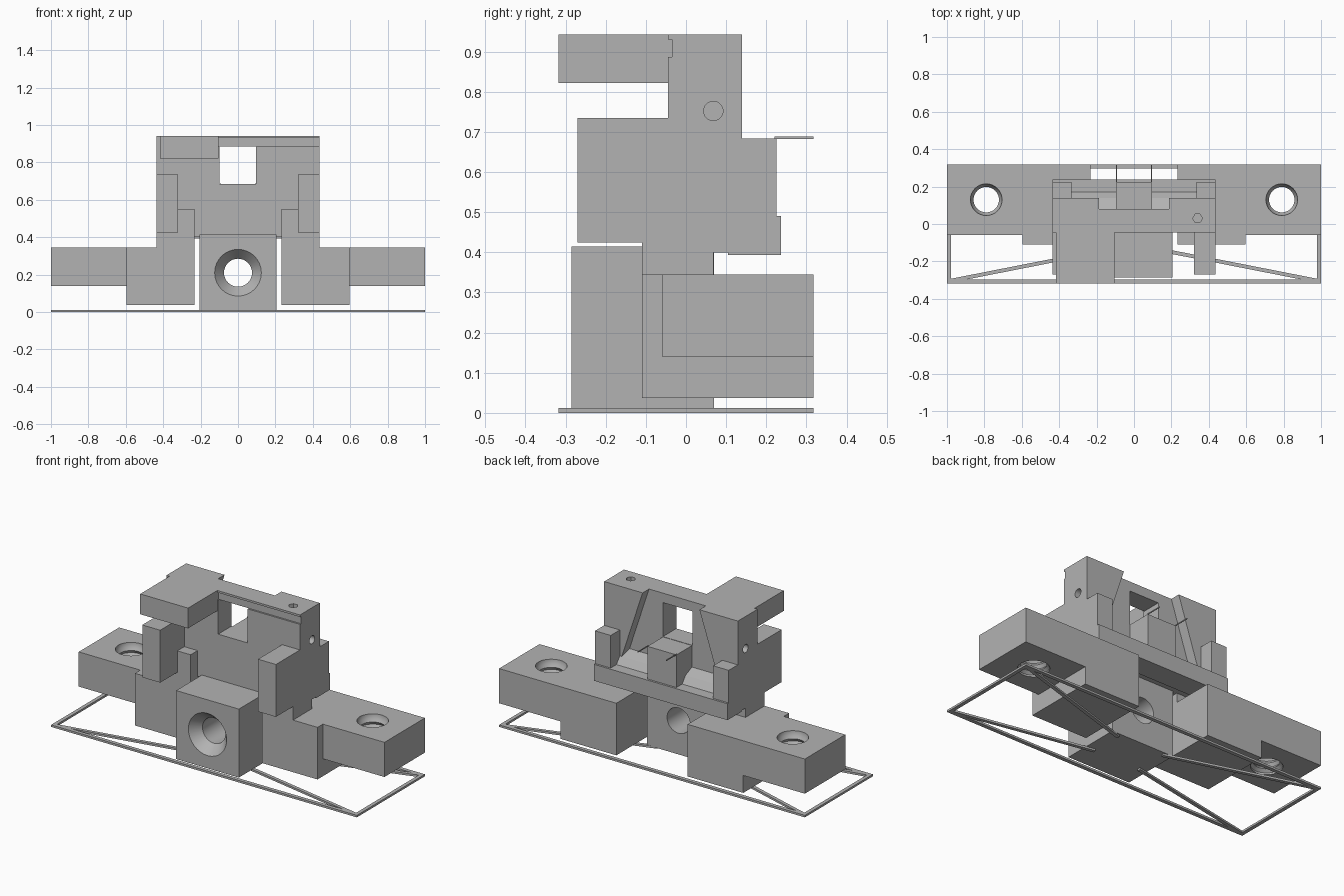
import bpy, bmesh, math
from mathutils import Matrix, Vector

cube = bpy.data.objects.get("Cube")
if cube:
    bpy.data.objects.remove(cube, do_unlink=True)

grey = bpy.data.materials.new("plain grey")
grey.use_nodes = True
COLOUR = (0.45, 0.45, 0.45, 1)
grey.diffuse_color = COLOUR
grey.node_tree.nodes["Principled BSDF"].inputs["Base Color"].default_value = COLOUR


def add(name, bm):
    bmesh.ops.recalc_face_normals(bm, faces=bm.faces)
    mesh = bpy.data.meshes.new(name)
    bm.to_mesh(mesh)
    bm.free()
    mesh.materials.append(grey)
    ob = bpy.data.objects.new(name, mesh)
    bpy.context.collection.objects.link(ob)
    return ob


def box(name, x, y, z):
    bm = bmesh.new()
    bmesh.ops.create_cube(bm, size=1)
    for v in bm.verts:
        v.co = [(a + b) / 2 + c * (b - a) for (a, b), c in zip((x, y, z), v.co)]
    return add(name, bm)


def prism(name, points, offset):
    """Extrude a flat polygon of 3D points along an offset."""
    bm = bmesh.new()
    face = bm.faces.new([bm.verts.new(p) for p in points])
    moved = bmesh.ops.extrude_face_region(bm, geom=[face])["geom"]
    bmesh.ops.translate(bm, vec=offset, verts=[v for v in moved if isinstance(v, bmesh.types.BMVert)])
    return add(name, bm)


def lathe(name, profile, centre, axis, sides=32):
    """Closed solid from (radius, distance) pairs around an axis."""
    bm = bmesh.new()
    rings = []
    for r, h in profile:
        rings.append([bm.verts.new((r * math.cos(i * math.tau / sides),
                                    r * math.sin(i * math.tau / sides), h)) for i in range(sides)])
    for a, b in zip(rings, rings[1:]):
        for i in range(sides):
            j = (i + 1) % sides
            bm.faces.new((a[i], a[j], b[j], b[i]))
    bm.faces.new(rings[0])
    bm.faces.new(rings[-1])
    turn = Vector((0, 0, 1)).rotation_difference(Vector(axis)).to_matrix().to_4x4()
    bmesh.ops.transform(bm, matrix=Matrix.Translation(centre) @ turn, verts=bm.verts)
    return add(name, bm)


def cut(target, cutters):
    for c in cutters:
        c.hide_render = True
        c.hide_viewport = True
        c.display_type = 'WIRE'
        m = target.modifiers.new(c.name, 'BOOLEAN')
        m.operation = 'DIFFERENCE'
        m.solver = 'EXACT'
        m.object = c
    # bake the cuts and discard the helpers
    graph = bpy.context.evaluated_depsgraph_get()
    mesh = bpy.data.meshes.new_from_object(target.evaluated_get(graph))
    target.modifiers.clear()
    target.data = mesh
    for c in cutters:
        bpy.data.objects.remove(c, do_unlink=True)


def smooth(ob):
    bpy.ops.object.select_all(action='DESELECT')
    ob.select_set(True)
    bpy.context.view_layer.objects.active = ob
    bpy.ops.object.shade_smooth_by_angle(angle=math.radians(25))


# Centre block with countersunk bore
block = box("centre_block", (-.205, .205), (-.285, .07), (.01, .415))
bore = lathe("bore_cutter", [(.13, -.01), (.125, 0), (.075, .06), (.075, .5)], (0, -.285, .21), (0, 1, 0))
cut(block, [bore])
smooth(block)

# Upper plate with window, tapered rear pocket, front groove and small holes
plate = box("upper_plate", (-.437, .437), (-.045, .14), (.4, .942))
window = box("window_cutter", (-.098, .095), (-.2, .3), (.685, .886))
pocket = prism("pocket_cutter", [(-.18, .08, .96), (.18, .08, .96), (.335, .08, .49), (-.335, .08, .49)], (0, .2, 0))
groove = box("groove_cutter", (-.104, .6), (-.1, -.035), (.886, .93))
pin = lathe("top_hole_cutter", [(.026, 0), (.026, .2)], (.34, .03, .84), (0, 0, 1), 6)
sides = [lathe("side_hole_cutter", [(.024, 0), (.024, .2)], (s * .34, .068, .752), (s, 0, 0)) for s in (1, -1)]
cut(plate, [window, pocket, groove, pin] + sides)
smooth(plate)

# Lintel, top arm, rear ledge, sloped shelf, middle post
box("top_arm", (-.417, -.104), (-.318, -.03), (.822, .942))
box("rear_ledge", (-.437, .437), (.105, .237), (.393, .49))
prism("shelf_slope", [(-.335, .07, .485), (-.335, .07, .56), (-.335, .14, .53), (-.335, .175, .485)], (.67, 0, 0))
box("middle_post", (-.095, .095), (.07, .225), (.4, .683))

for s, side in ((1, "left"), (-1, "right")):
    def pair(name, x, y, z):
        return box(side + "_" + name, tuple(sorted((s * x[0], s * x[1]))), y, z)

    # Side wing with a ridged vertical hole
    wing = pair("wing", (.5, 1), (-.06, .318), (.14, .345))
    ridges = [(.085, -.01), (.085, .01)]
    for i in range(5):
        ridges += [(.068, .025 + i * .035), (.08, .042 + i * .035)]
    ridges += [(.085, .203), (.085, .23)]
    cut(wing, [lathe("wing_hole_cutter", ridges, (s * .79, .13, .14), (0, 0, 1))])
    smooth(wing)

    # Deep foot block, leg up to the plate, front prong, rear cheek
    pair("foot_block", (.233, .597), (-.11, .318), (.037, .345))
    pair("leg", (.233, .437), (-.11, .068), (.3, .42))
    pair("inner_prong", (.233, .437), (-.11, -.04), (.4, .552))
    pair("front_prong", (.32, .437), (-.27, -.04), (.425, .735))
    pair("rear_cheek", (.335, .437), (.13, .225), (.48, .683))

    # Fine wire behind the middle post
    pair("rear_wire", (.091, .095), (.22, .318), (.682, .688))

    # Frame end bar and braces
    pair("frame_end", (.978, 1), (-.318, .318), (0, .012))
    for y0, y1, label in ((-.305, -.14, "front"), (.305, .05, "rear")):
        a, b = Vector((s * .99, y0, 0)), Vector((s * .15, y1, 0))
        n = (b - a).normalized().cross(Vector((0, 0, 1))) * .01
        prism(side + "_" + label + "_brace", [a + n, b + n, b - n, a - n], (0, 0, .012))

# Frame long bars
box("frame_front", (-1, 1), (-.318, -.296), (0, .012))
box("frame_back", (-1, 1), (.296, .318), (0, .012))
